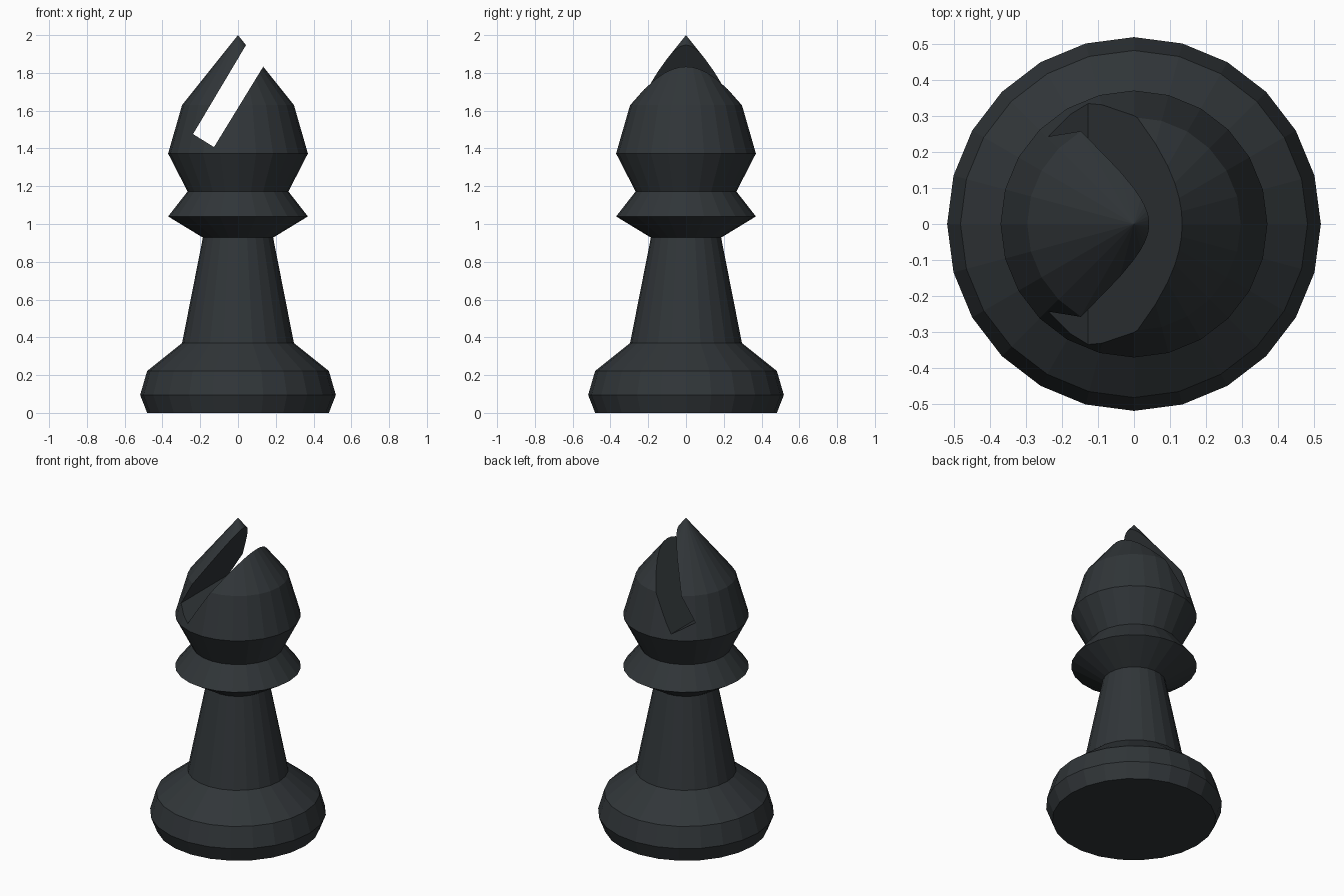
import bpy, bmesh, math

if "Cube" in bpy.data.objects:
    bpy.data.objects.remove(bpy.data.objects["Cube"])

SIDES = 24


def mesh_object(name, bm):
    bmesh.ops.recalc_face_normals(bm, faces=bm.faces)
    me = bpy.data.meshes.new(name)
    bm.to_mesh(me)
    bm.free()
    ob = bpy.data.objects.new(name, me)
    bpy.context.collection.objects.link(ob)
    return ob


# Turned body: radius, height rings, closed by a pointed tip
profile = [(0.481, 0), (0.518, 0.095), (0.481, 0.222), (0.296, 0.37),
           (0.186, 0.928), (0.37, 1.04), (0.267, 1.172), (0.37, 1.373),
           (0.296, 1.63)]
bm = bmesh.new()
rings = [[bm.verts.new((r * math.cos(2 * math.pi * i / SIDES),
                        r * math.sin(2 * math.pi * i / SIDES), z))
          for i in range(SIDES)] for r, z in profile]
tip = bm.verts.new((0, 0, 2))
bm.faces.new(rings[0])
for i in range(SIDES):
    j = (i + 1) % SIDES
    for a, b in zip(rings, rings[1:]):
        bm.faces.new((a[i], a[j], b[j], b[i]))
    bm.faces.new((rings[-1][i], rings[-1][j], tip))
body = mesh_object("bishop_body", bm)

# Slanted slot cutter through the head, extended past the surface
bm = bmesh.new()
slot = [(-0.238, 1.476), (-0.127, 1.407), (0.303, 2.11), (0.182, 2.182)]
front = bm.faces.new([bm.verts.new((x, -0.7, z)) for x, z in slot])
ext = bmesh.ops.extrude_face_region(bm, geom=[front], use_keep_orig=True)
bmesh.ops.translate(bm, vec=(0, 1.4, 0),
                    verts=[v for v in ext["geom"] if isinstance(v, bmesh.types.BMVert)])
cutter = mesh_object("slot_cutter", bm)
cutter.hide_render = True

# Cut the slot and drop the cutter
mod = body.modifiers.new("slot", "BOOLEAN")
mod.operation = "DIFFERENCE"
mod.solver = "EXACT"
mod.object = cutter
bpy.context.view_layer.objects.active = body
bpy.ops.object.modifier_apply(modifier=mod.name)
bpy.data.objects.remove(cutter)

# Dark finish
mat = bpy.data.materials.new("dark_finish")
mat.diffuse_color = (0.03, 0.036, 0.04, 1)
mat.use_nodes = True
mat.node_tree.nodes["Principled BSDF"].inputs["Base Color"].default_value = mat.diffuse_color
body.data.materials.clear()
body.data.materials.append(mat)
